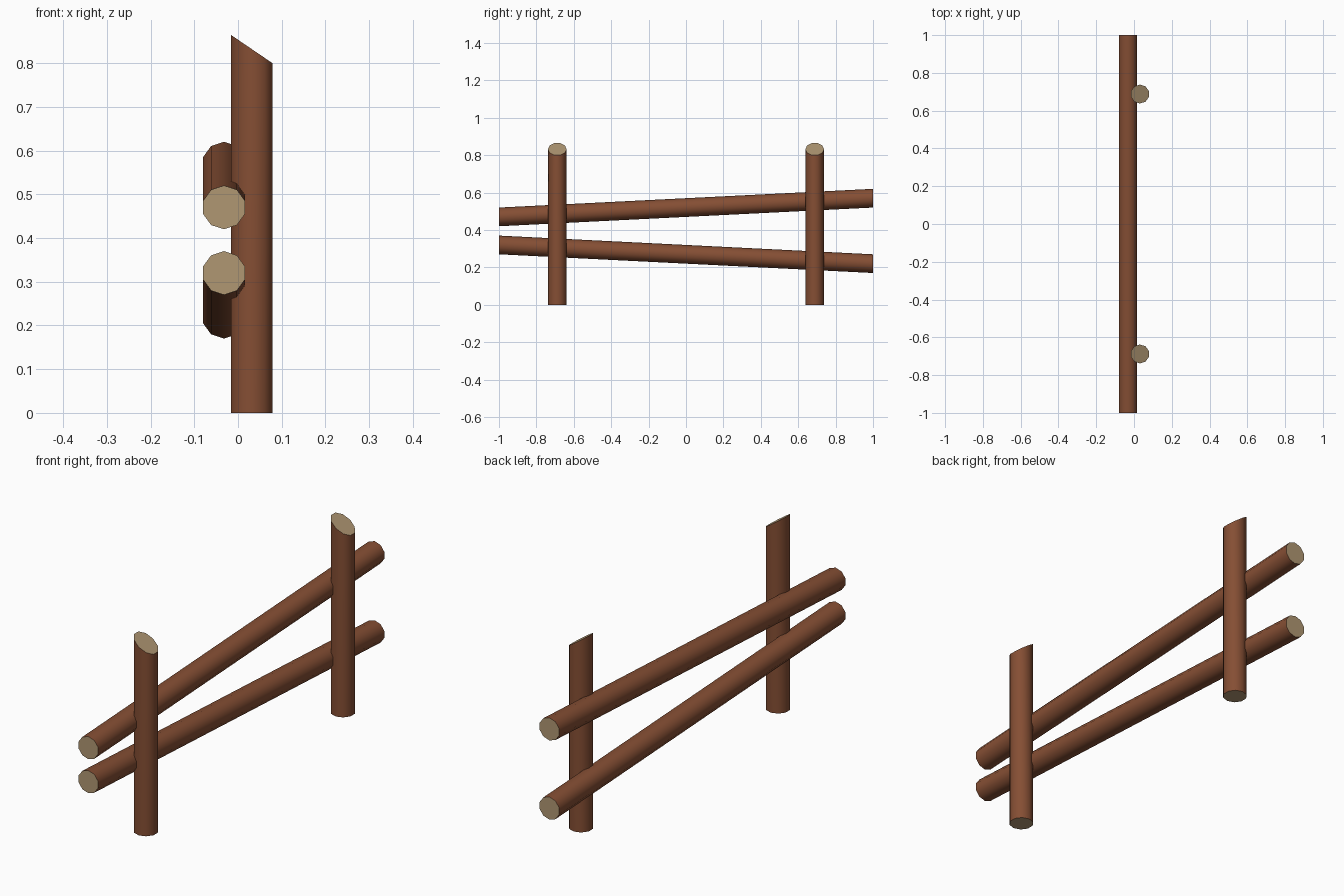
import bpy, bmesh, math

if "Cube" in bpy.data.objects:
    bpy.data.objects.remove(bpy.data.objects["Cube"])

SIDES, RADIUS = 10, 0.05
POST_X, POST_Y = 0.0315, 0.688
RAIL_X = -0.032


def material(name, rgb):
    m = bpy.data.materials.new(name)
    m.diffuse_color = (*rgb, 1)
    m.use_nodes = True
    m.node_tree.nodes["Principled BSDF"].inputs["Base Color"].default_value = m.diffuse_color
    return m


bark = material("brown_bark", (0.235, 0.077, 0.034))
cut_wood = material("tan_cut_wood", (0.434, 0.309, 0.171))


def log(name, start_ring, end_ring):
    """Ten-sided log between two rings, with cut wood on both ends."""
    bm = bmesh.new()
    a = [bm.verts.new(p) for p in start_ring]
    b = [bm.verts.new(p) for p in end_ring]
    for i in range(SIDES):
        j = (i + 1) % SIDES
        bm.faces.new((a[i], a[j], b[j], b[i]))
    for ring in (a, b):
        bm.faces.new(ring).material_index = 1
    bmesh.ops.recalc_face_normals(bm, faces=bm.faces)
    mesh = bpy.data.meshes.new(name)
    bm.to_mesh(mesh)
    bm.free()
    mesh.materials.append(bark)
    mesh.materials.append(cut_wood)
    obj = bpy.data.objects.new(name, mesh)
    bpy.context.collection.objects.link(obj)
    bpy.context.view_layer.objects.active = obj
    obj.select_set(True)
    bpy.ops.object.shade_smooth_by_angle(angle=math.radians(40))
    obj.select_set(False)


# Decagon with corners on the second axis
circle = [(RADIUS * math.sin(math.tau * i / SIDES),
           RADIUS * math.cos(math.tau * i / SIDES)) for i in range(SIDES)]

# Upright posts with slanted tops
for name, y in (("front_post", -POST_Y), ("back_post", POST_Y)):
    log(name,
        [(POST_X + u, y + v, 0) for u, v in circle],
        [(POST_X + u, y + v, 0.832 - 0.68 * u) for u, v in circle])

# Sloping rails with vertically cut ends
for name, z0, z1 in (("upper_rail", 0.47, 0.57), ("lower_rail", 0.32, 0.22)):
    log(name,
        [(RAIL_X + u, -1, z0 + v) for u, v in circle],
        [(RAIL_X + u, 1, z1 + v) for u, v in circle])
